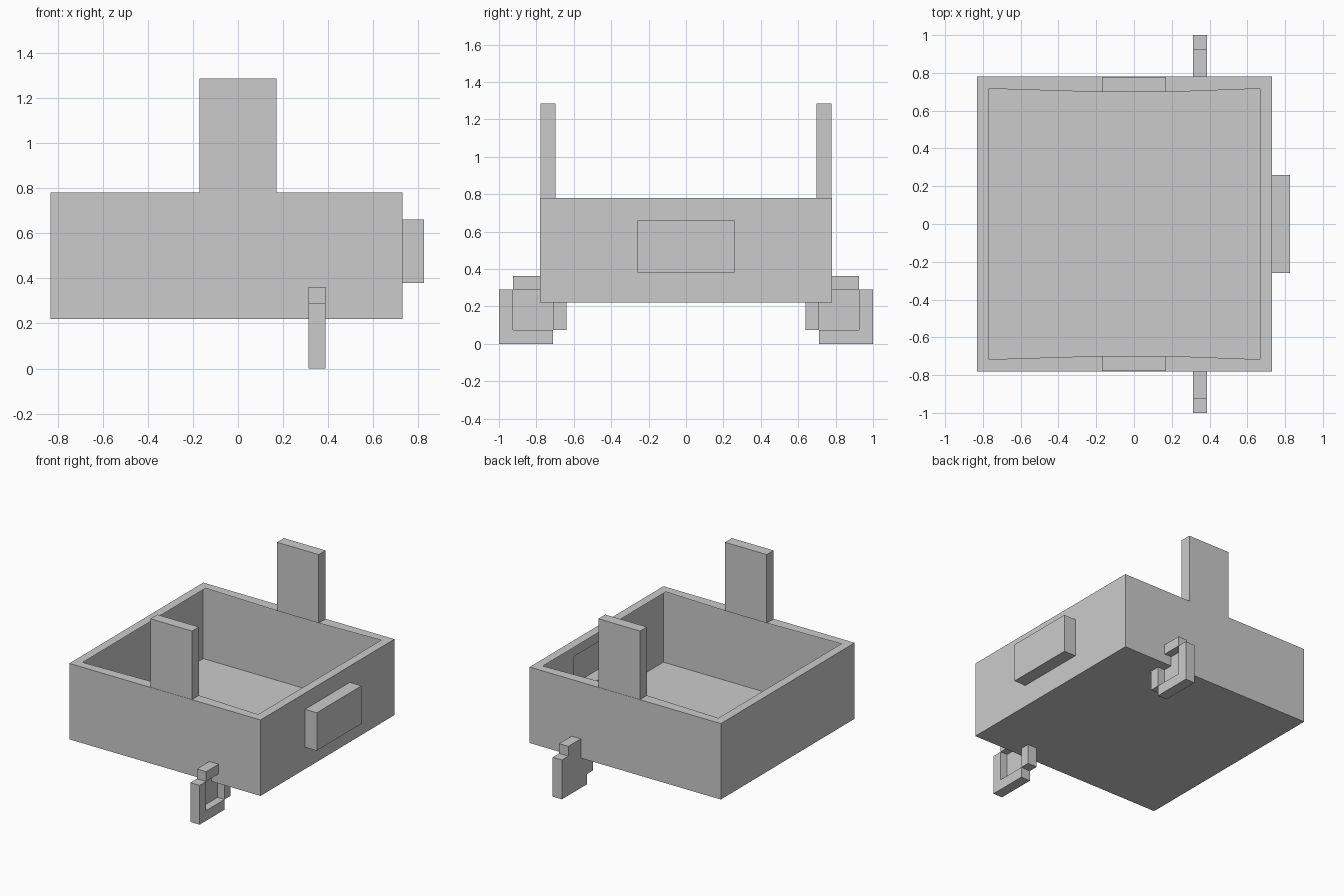
import bpy, bmesh
from mathutils import Vector

if "Cube" in bpy.data.objects:
    bpy.data.objects.remove(bpy.data.objects["Cube"])


def add_object(name, bm):
    mesh = bpy.data.meshes.new(name)
    bm.to_mesh(mesh)
    bm.free()
    obj = bpy.data.objects.new(name, mesh)
    bpy.context.scene.collection.objects.link(obj)
    return obj


def add_box(bm, lo, hi):
    lo, hi = Vector(lo), Vector(hi)
    verts = bmesh.ops.create_cube(bm, size=1)["verts"]
    for v in verts:
        v.co = Vector(a + (b - a) * (c + 0.5) for a, b, c in zip(lo, hi, v.co))
    return verts


def fit(face, lo, hi):
    """Move a four-sided face's corners onto the given bounds."""
    mid = face.calc_center_median()
    for v in face.verts:
        v.co = [h if c > m else l for l, h, c, m in zip(lo, hi, v.co, mid)]


def boss(bm, face, lo, hi, axis, end):
    """Inset a face to the bounds, then raise it along one axis (hollow behind)."""
    for level in (None, end):
        bmesh.ops.inset_individual(bm, faces=[face], thickness=0.01)
        a, b = list(lo), list(hi)
        if level is not None:
            a[axis] = b[axis] = level
        fit(face, a, b)


# Thin-walled tray with a flat rim, raised side block and two upright tabs
bm = bmesh.new()
add_box(bm, (-0.83, -0.78, 0.22), (0.73, 0.78, 0.78))
bm.normal_update()
top = max(bm.faces, key=lambda f: f.normal.z)
side = max(bm.faces, key=lambda f: f.normal.x)
rim = bmesh.ops.inset_individual(bm, faces=[top], thickness=0.09)["faces"]
bmesh.ops.delete(bm, geom=[top], context='FACES_ONLY')
boss(bm, side, (0.73, -0.26, 0.38), (0.73, 0.26, 0.66), 0, 0.825)
rim = sorted(rim, key=lambda f: f.calc_center_median().y)
for face, y0, y1 in ((rim[0], -0.778, -0.698), (rim[-1], 0.698, 0.778)):
    boss(bm, face, (-0.17, y0, 0.78), (0.17, y1, 0.78), 2, 1.285)
bmesh.ops.recalc_face_normals(bm, faces=bm.faces)
add_object("tray", bm)

# Hooks wrapping the lower edges: (y0, y1, z0, z1, x0)
bars = [
    (0.925, 1.0, 0.0, 0.29, 0.312),     # outer bar
    (0.71, 0.925, 0.0, 0.075, 0.312),   # bottom bar
    (0.64, 0.71, 0.075, 0.22, 0.312),   # inner bar
    (0.78, 0.925, 0.29, 0.362, 0.312),  # top bar
]
plates = [(0.71, 0.925, 0.075, 0.22), (0.78, 0.925, 0.22, 0.29)]
for name, s in (("front_hook", -1), ("back_hook", 1)):
    bm = bmesh.new()
    parts = [(b[:4], 0.387) for b in bars] + [(p, 0.33) for p in plates]
    for (y0, y1, z0, z1), x1 in parts:
        ya, yb = sorted((s * y0, s * y1))
        add_box(bm, (0.312, ya, z0), (x1, yb, z1))
    add_object(name, bm)
